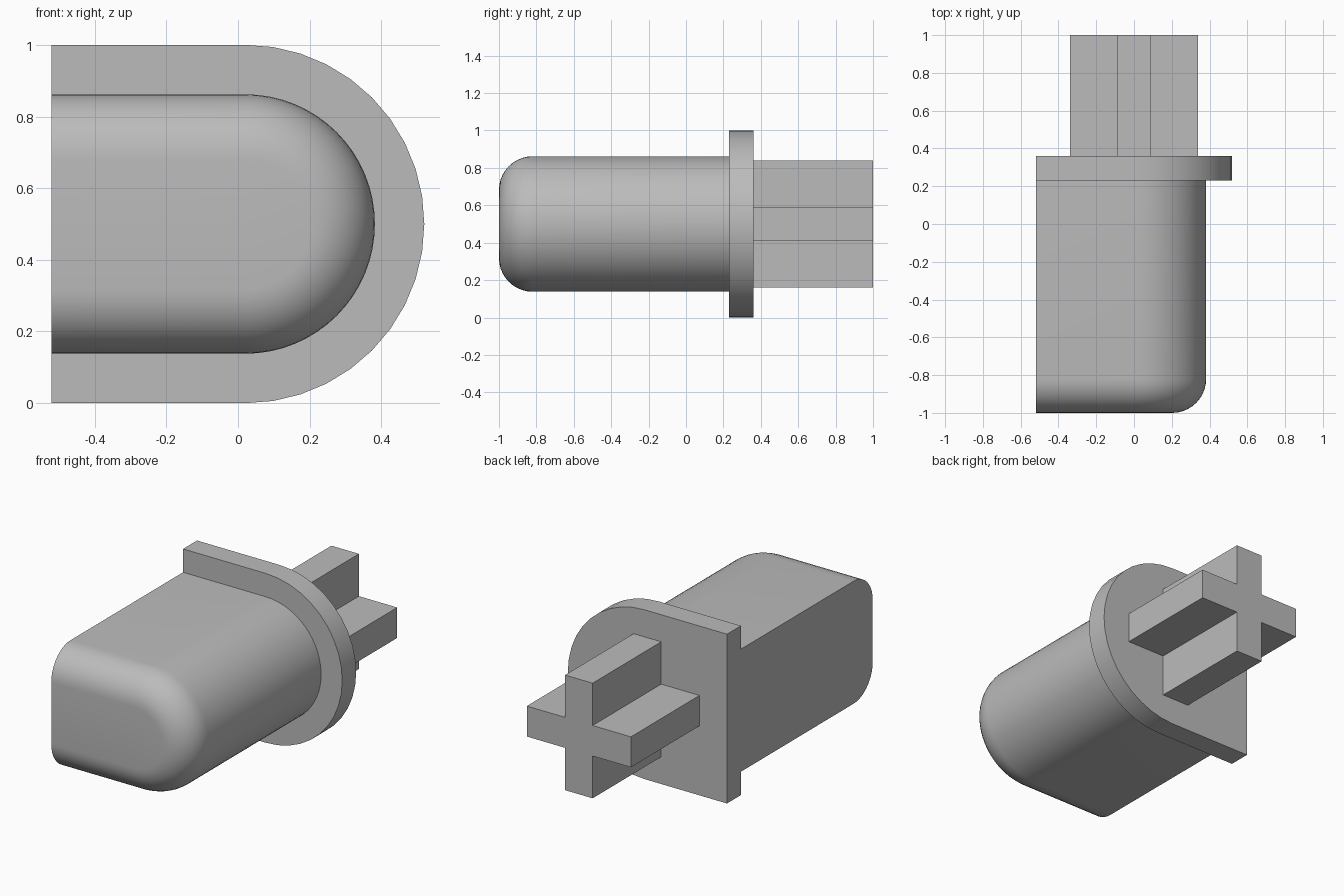
import bpy
import bmesh
from math import sin, cos, pi, radians

cube = bpy.data.objects.get("Cube")
if cube:
    bpy.data.objects.remove(cube, do_unlink=True)

grey = bpy.data.materials.new("plain grey")
grey.use_nodes = True
colour = (0.5, 0.5, 0.5, 1)
grey.diffuse_color = colour
grey.node_tree.nodes["Principled BSDF"].inputs["Base Color"].default_value = colour

FLAT_X, ARC_X, MID_Z = -0.52, 0.02, 0.5


def d_outline(radius, segments):
    """Outline with a flat left end and a half-round right end."""
    pts = [(FLAT_X, MID_Z - radius)]
    for i in range(segments + 1):
        a = -pi / 2 + pi * i / segments
        pts.append((ARC_X + radius * cos(a), MID_Z + radius * sin(a)))
    pts.append((FLAT_X, MID_Z + radius))
    return pts


def loft(name, sections, smooth=True):
    """Join matching outlines, each given as (y, points), and cap both ends."""
    bm = bmesh.new()
    rings = [[bm.verts.new((x, y, z)) for x, z in pts] for y, pts in sections]
    n = len(rings[0])
    for a, b in zip(rings, rings[1:]):
        for i in range(n):
            j = (i + 1) % n
            # the flat end is closed as one face below
            if smooth and i == n - 1:
                continue
            bm.faces.new((a[i], a[j], b[j], b[i]))
    bm.faces.new(rings[0])
    bm.faces.new(rings[-1])
    if smooth:
        bm.faces.new([r[0] for r in rings] + [r[-1] for r in reversed(rings)])
    bmesh.ops.recalc_face_normals(bm, faces=bm.faces)
    mesh = bpy.data.meshes.new(name)
    bm.to_mesh(mesh)
    bm.free()
    mesh.materials.append(grey)
    obj = bpy.data.objects.new(name, mesh)
    bpy.context.collection.objects.link(obj)
    if smooth:
        bpy.ops.object.select_all(action='DESELECT')
        obj.select_set(True)
        bpy.context.view_layer.objects.active = obj
        bpy.ops.object.shade_smooth_by_angle(angle=radians(35))
    return obj


# Main body with a rounded front rim
BODY_R, FILLET, STEPS = 0.362, 0.18, 10
sections = []
for k in range(STEPS + 1):
    a = pi / 2 * k / STEPS
    sections.append((-1 + FILLET * (1 - cos(a)),
                     d_outline(BODY_R - FILLET * (1 - sin(a)), 32)))
sections.append((0.23, d_outline(BODY_R, 32)))
loft("body", sections)

# Collar plate
collar = d_outline(0.5, 20)
loft("collar", [(0.23, collar), (0.36, collar)])

# Cross-shaped axle: one corner of the outline turned four times
ARM, HALF = 0.34, 0.09
cross = []
x_dir, z_dir = 1, 0
for _ in range(4):
    for u, v in ((ARM, -HALF), (ARM, HALF), (HALF, HALF)):
        cross.append((u * x_dir - v * z_dir, MID_Z + u * z_dir + v * x_dir))
    x_dir, z_dir = -z_dir, x_dir
loft("cross_axle", [(0.36, cross), (1.0, cross)], smooth=False)
